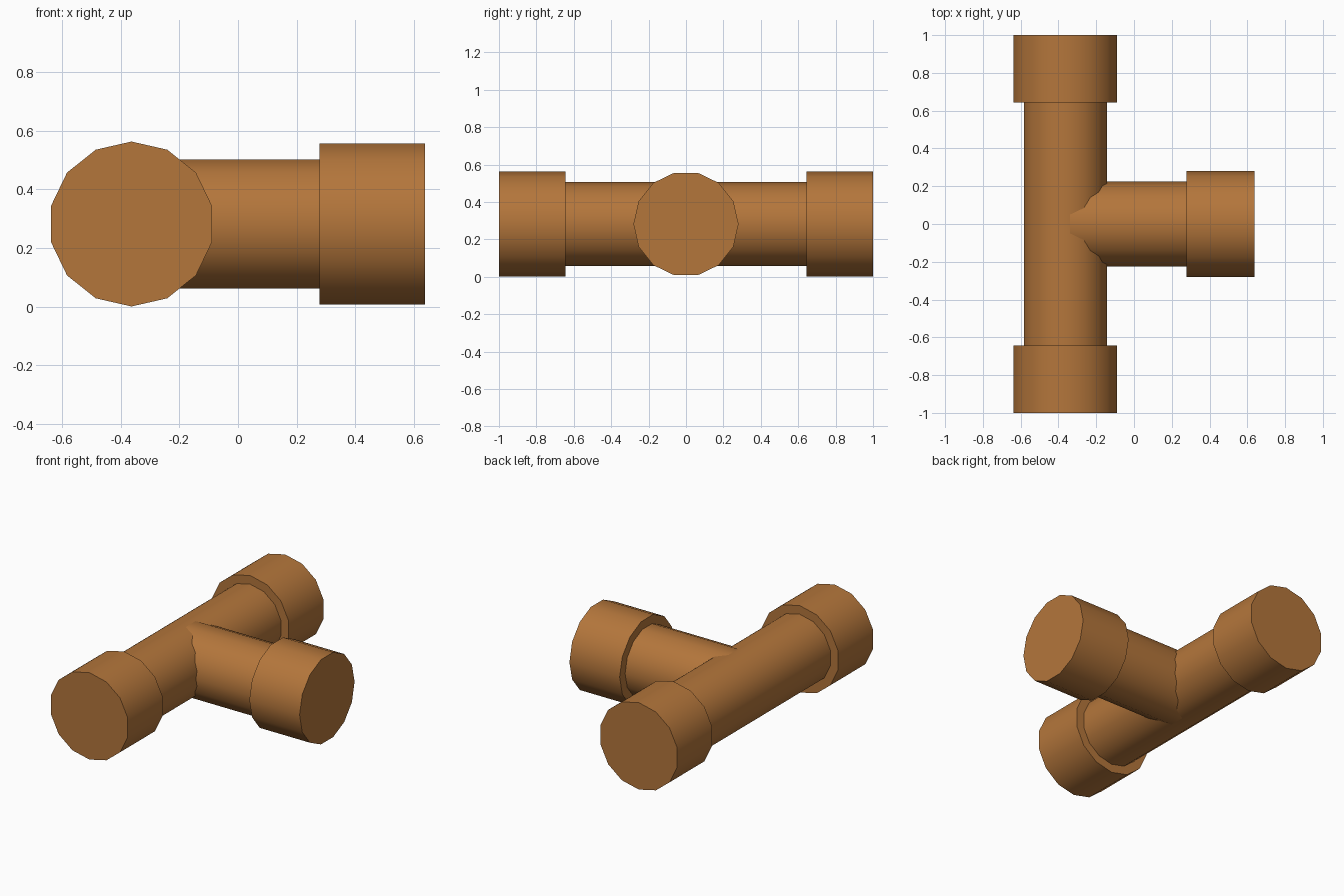
import bpy
import bmesh
import math
from mathutils import Vector

cube = bpy.data.objects.get("Cube")
if cube:
    bpy.data.objects.remove(cube, do_unlink=True)

SIDES = 14
PIPE_R, COLLAR_R = 0.225, 0.281
CENTRE = Vector((-0.363, 0, 0.282))   # where the two pipe axes meet

copper = bpy.data.materials.new("copper_brown")
colour = (0.455, 0.181, 0.044, 1)
copper.diffuse_color = colour
copper.use_nodes = True
copper.node_tree.nodes["Principled BSDF"].inputs["Base Color"].default_value = colour


def tube(name, axis, corner, radius, start, end):
    """Closed cylinder along axis, with one corner of its outline pointing along corner."""
    axis, corner = Vector(axis), Vector(corner)
    side = axis.cross(corner)
    bm = bmesh.new()
    rings = []
    for dist in (start, end):
        ring = []
        for i in range(SIDES):
            a = math.tau * i / SIDES
            offset = corner * math.cos(a) + side * math.sin(a)
            ring.append(bm.verts.new(CENTRE + axis * dist + offset * radius))
        rings.append(ring)
        bm.faces.new(ring)
    for i in range(SIDES):
        j = (i + 1) % SIDES
        bm.faces.new((rings[0][i], rings[0][j], rings[1][j], rings[1][i]))
    bmesh.ops.recalc_face_normals(bm, faces=bm.faces)
    mesh = bpy.data.meshes.new(name)
    bm.to_mesh(mesh)
    bm.free()
    mesh.materials.append(copper)
    obj = bpy.data.objects.new(name, mesh)
    bpy.context.collection.objects.link(obj)
    bpy.ops.object.select_all(action='DESELECT')
    obj.select_set(True)
    bpy.context.view_layer.objects.active = obj
    bpy.ops.object.shade_smooth_by_angle(angle=math.radians(30))
    return obj


# Straight run from front to back, with a collar at each end
X, Y, Z = (1, 0, 0), (0, 1, 0), (0, 0, 1)
tube("main_pipe", Y, Z, PIPE_R, -0.66, 0.66)
tube("front_collar", Y, Z, COLLAR_R, -1.0, -0.643)
tube("back_collar", Y, Z, COLLAR_R, 0.643, 1.0)

# Side branch with its collar
tube("branch_pipe", X, Y, PIPE_R, 0, 0.66)
tube("branch_collar", X, Y, COLLAR_R, 0.641, 1.0)
